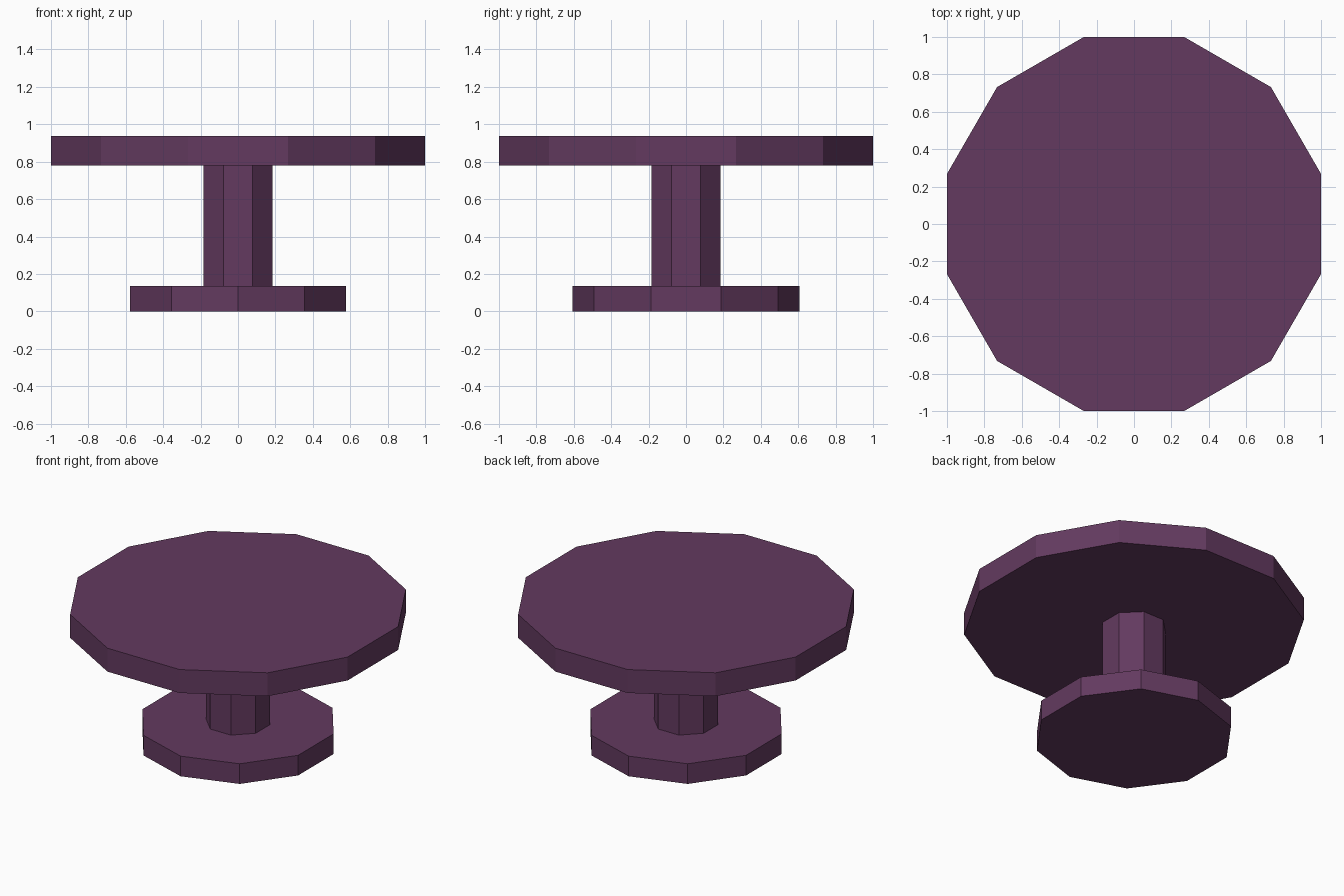
import bpy, bmesh
from math import sin, cos, pi

if "Cube" in bpy.data.objects:
    bpy.data.objects.remove(bpy.data.objects["Cube"])

mat = bpy.data.materials.new("plum")
mat.diffuse_color = (0.125, 0.042, 0.115, 1)
mat.use_nodes = True
mat.node_tree.nodes["Principled BSDF"].inputs["Base Color"].default_value = mat.diffuse_color


def prism(name, sides, radius, z0, z1, start):
    """Upright flat-sided prism; start is the angle of the first corner."""
    bm = bmesh.new()
    ring = [bm.verts.new((radius * cos(start + 2 * pi * i / sides),
                          radius * sin(start + 2 * pi * i / sides), z0))
            for i in range(sides)]
    face = bm.faces.new(ring)
    bottom = bmesh.ops.extrude_face_region(bm, geom=[face], use_keep_orig=True)
    top = [v for v in bottom["geom"] if isinstance(v, bmesh.types.BMVert)]
    bmesh.ops.translate(bm, verts=top, vec=(0, 0, z1 - z0))
    bmesh.ops.recalc_face_normals(bm, faces=bm.faces)
    mesh = bpy.data.meshes.new(name)
    bm.to_mesh(mesh)
    bm.free()
    mesh.materials.append(mat)
    obj = bpy.data.objects.new(name, mesh)
    bpy.context.collection.objects.link(obj)
    return obj


# Ten-sided foot with corners on the y axis
prism("base", 10, 0.607, 0.0, 0.135, pi / 2)
# Eight-sided column
prism("pedestal", 8, 0.2, 0.135, 0.78, pi / 8)
# Twelve-sided top with flats on both axes
prism("table_top", 12, 1 / cos(pi / 12), 0.78, 0.937, pi / 12)
